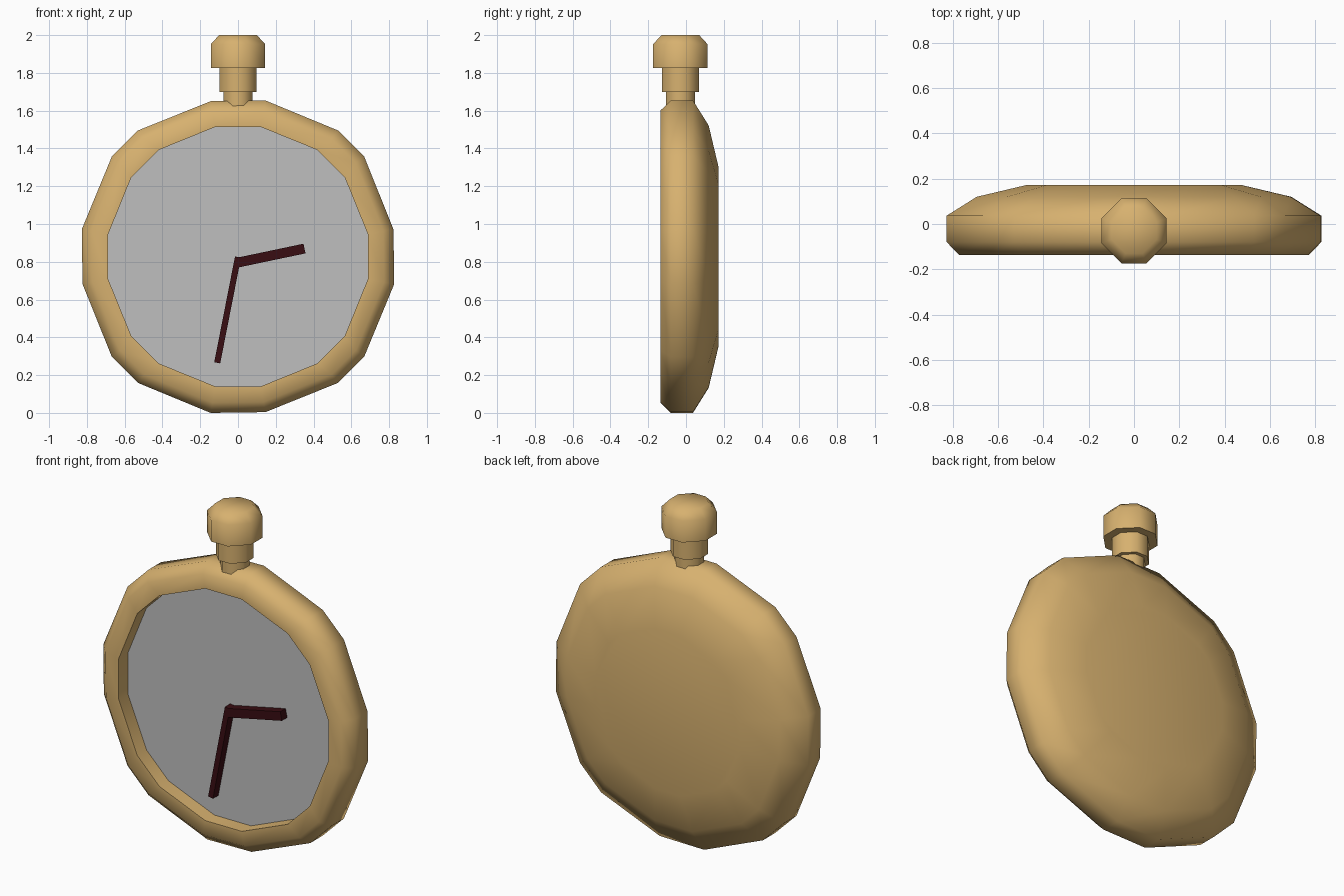
import bpy, bmesh, math
from mathutils import Vector

cube = bpy.data.objects.get("Cube")
if cube:
    bpy.data.objects.remove(cube, do_unlink=True)

CENTRE_Z = 0.827
STEM_Y = -0.03


def material(name, rgb):
    m = bpy.data.materials.new(name)
    m.use_nodes = True
    m.diffuse_color = (*rgb, 1)
    bsdf = m.node_tree.nodes["Principled BSDF"]
    bsdf.inputs["Base Color"].default_value = (*rgb, 1)
    bsdf.inputs["Roughness"].default_value = 0.6
    return m


gold = material("gold", (0.68, 0.44, 0.16))
grey = material("dial grey", (0.52, 0.52, 0.52))
dark_red = material("dark red", (0.04, 0.004, 0.006))


def symmetric_ring(corners):
    """Spread the points of one quadrant clockwise over all four."""
    pts = []
    for turn in range(4):
        for x, y in corners:
            for _ in range(turn):
                x, y = y, -x
            pts.append((x, y))
    return pts


def loft(name, rings, mat, smooth=True, cap_start=True):
    """Skin a list of rings with quads and cap the ends."""
    bm = bmesh.new()
    loops = [[bm.verts.new(p) for p in ring] for ring in rings]
    n = len(loops[0])
    for a, b in zip(loops, loops[1:]):
        for i in range(n):
            j = (i + 1) % n
            bm.faces.new((a[i], a[j], b[j], b[i]))
    if cap_start:
        bm.faces.new(loops[0])
    if len(loops) > 1:
        bm.faces.new(loops[-1])
    bmesh.ops.recalc_face_normals(bm, faces=bm.faces)
    mesh = bpy.data.meshes.new(name)
    bm.to_mesh(mesh)
    bm.free()
    obj = bpy.data.objects.new(name, mesh)
    bpy.context.collection.objects.link(obj)
    mesh.materials.append(mat)
    if smooth:
        bpy.ops.object.select_all(action="DESELECT")
        obj.select_set(True)
        bpy.context.view_layer.objects.active = obj
        bpy.ops.object.shade_smooth_by_angle(angle=math.radians(60))
    return obj


outer = symmetric_ring([(0.145, 0.827), (0.53, 0.668), (0.668, 0.53), (0.823, 0.145)])
inner = symmetric_ring([(0.12, 0.687), (0.42, 0.565), (0.565, 0.42), (0.687, 0.12)])


def upright(ring, y, scale=1):
    return [(x * scale, y, CENTRE_Z + z * scale) for x, z in ring]


# Case: recess wall, front rim, side and domed back
case_rings = [upright(inner, -0.045), upright(inner, -0.136)]
for y, s in [(-0.136, 0.935), (-0.08, 1), (0.037, 1), (0.12, 0.84), (0.172, 0.575)]:
    case_rings.append(upright(outer, y, s))
loft("watch_case", case_rings, gold)

# Dial at the bottom of the recess
loft("dial", [upright(inner, -0.044), upright(inner, -0.05)], grey, smooth=False)


# Stem and crown: stacked octagons
def octagon(z, r):
    ring = symmetric_ring([(0.38 * r, r), (r, 0.38 * r)])
    return [(x, STEM_Y + y, z) for x, y in ring]


def turned(name, profile):
    loft(name, [octagon(z, r) for z, r in profile], gold)


turned("stem_base", [(1.58, 0.077), (1.71, 0.077)])
turned("stem_collar", [(1.70, 0.098), (1.84, 0.098)])
turned("crown", [(1.825, 0.144), (1.952, 0.144), (2.0, 0.1)])


# Hands: square bars from pivot to tip
def hand(name, start, tip, width):
    a, b = Vector(start), Vector(tip)
    side = Vector((a.y - b.y, b.x - a.x)).normalized() * width / 2
    corners = [a + side, b + side, b - side, a - side]
    loft(name, [[(p.x, y, p.y) for p in corners] for y in (-0.1, -0.048)],
         dark_red, smooth=False)


hand("hour_hand", (-0.005, 0.795), (0.352, 0.87), 0.052)
hand("minute_hand", (0.0, 0.825), (-0.11, 0.265), 0.032)
